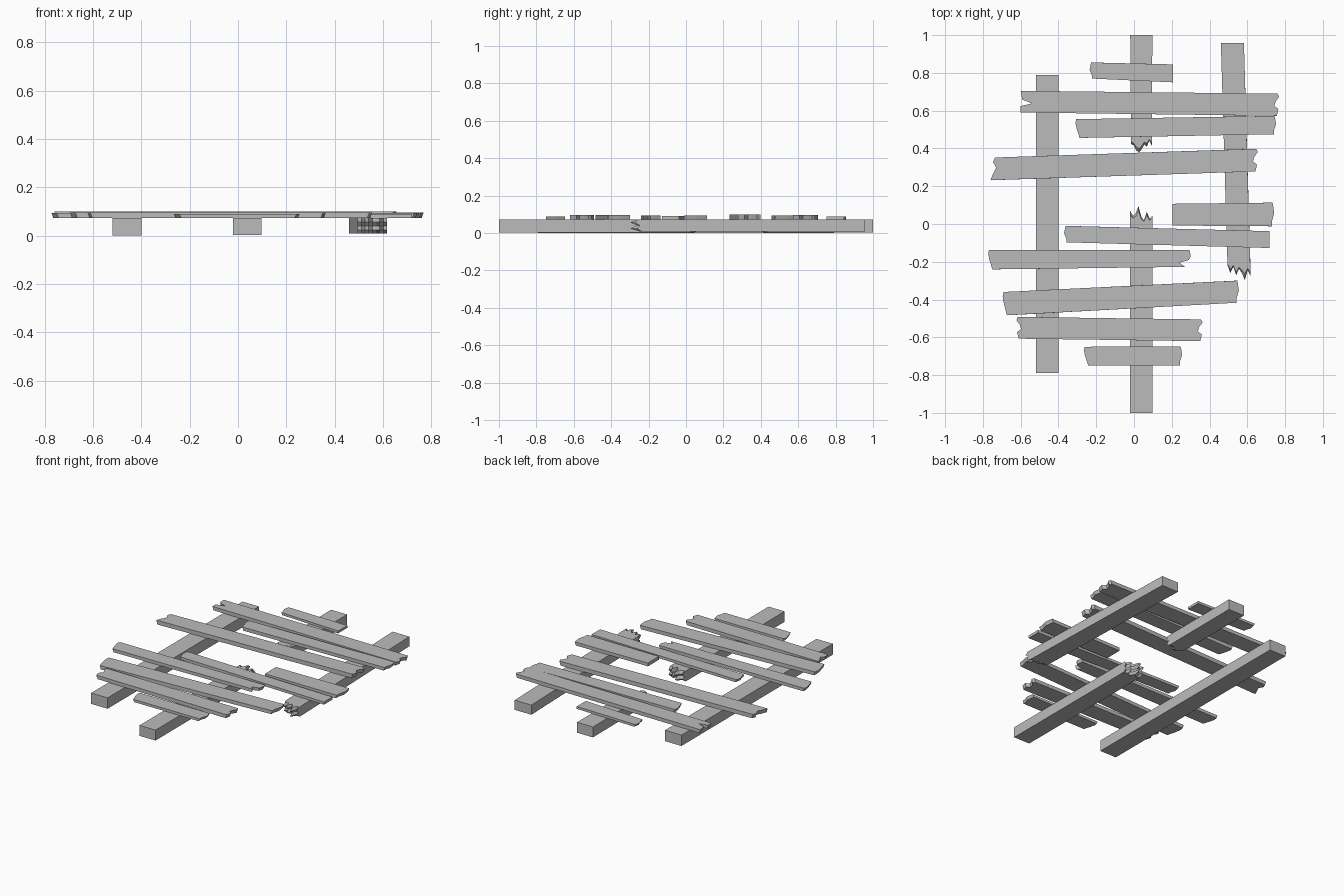
import bpy, bmesh, random

random.seed(4)
if "Cube" in bpy.data.objects:
    bpy.data.objects.remove(bpy.data.objects["Cube"], do_unlink=True)

# One weathered grey for all the timber
GREY = (0.5, 0.5, 0.5, 1)
wood = bpy.data.materials.new("grey_wood")
wood.use_nodes = True
wood.diffuse_color = GREY
wood.node_tree.nodes["Principled BSDF"].inputs["Base Color"].default_value = GREY

DECK = 0.072  # height where planks rest on beams


def finish(name, bm):
    bmesh.ops.recalc_face_normals(bm, faces=bm.faces)
    mesh = bpy.data.meshes.new(name)
    bm.to_mesh(mesh)
    bm.free()
    mesh.materials.append(wood)
    obj = bpy.data.objects.new(name, mesh)
    bpy.context.collection.objects.link(obj)


def mix(a, b, t):
    return a + (b - a) * t


# Plank end outlines: (fraction across the plank, depth cut inward)
ENDS = {
    "flat": [(0, 0), (1, 0)],
    "worn": [(0, 0.012), (0.2, 0.012), (0.55, 0), (0.8, 0.004), (1, 0.008)],
    "jag": [(0, 0.012), (0.3, 0.004), (0.45, 0.025), (0.65, 0.018), (0.85, 0), (1, 0.008)],
    "hook": [(0, 0), (0.25, 0.012), (0.55, 0.03), (0.8, 0.014), (1, 0.024)],
    "skew": [(0, 0.022), (0.5, 0.006), (0.8, 0), (1, 0.004)],
    "notch": [(0, 0), (0.3, 0), (0.42, 0.06), (0.6, 0.008), (1, 0)],
    "split": [(0, 0.03), (0.25, 0.06), (0.4, 0.01), (0.65, 0), (1, 0.006)],
}


def plank(name, left, right, top):
    """Extruded board; each end is (x, low y, high y, end outline)."""
    bm = bmesh.new()
    layers = []
    for z, undercut in ((DECK, 0.008), (top, 0)):
        ring = []
        for (x, lo, hi, style), inward in ((left, 1), (right, -1)):
            cut = undercut if style != "flat" else 0
            pts = [(x + inward * (d + cut), mix(lo, hi, t), z) for t, d in ENDS[style]]
            ring += pts[::-1] if inward == 1 else pts
        layers.append([bm.verts.new(p) for p in ring])
    low, high = layers
    bm.faces.new(low[::-1])
    bm.faces.new(high)
    for i in range(len(low)):
        j = (i + 1) % len(low)
        bm.faces.new((low[i], low[j], high[j], high[i]))
    finish(name, bm)


def beam(name, flat, end, bottom, spikes=(0, 0), rows=(0, 0)):
    """Beam from a sawn end to another end whose grid of points may splinter."""
    bm = bmesh.new()
    way = 1 if end[2] > flat[2] else -1
    n, m = len(spikes) - 1, len(rows) - 1
    grid = []
    for i, s in enumerate(spikes):
        col = []
        for j, r in enumerate(rows):
            y = end[2] + way * s * r * random.uniform(0.85, 1)
            col.append(bm.verts.new((mix(end[0], end[1], i / n), y, mix(bottom, DECK, j / m))))
        grid.append(col)
    for i in range(n):
        for j in range(m):
            bm.faces.new((grid[i][j], grid[i + 1][j], grid[i + 1][j + 1], grid[i][j + 1]))
    # Pull the rim back to the sawn end and cap it
    rim = [e for e in bm.edges if e.is_boundary]
    new = bmesh.ops.extrude_edge_only(bm, edges=rim)["geom"]
    for v in new:
        if isinstance(v, bmesh.types.BMVert):
            u = (v.co.x - end[0]) / (end[1] - end[0])
            v.co.x = mix(flat[0], flat[1], u)
            v.co.y = flat[2]
    bmesh.ops.holes_fill(bm, edges=[e for e in bm.edges if e.is_boundary])
    finish(name, bm)


# Supporting beams, three of them snapped at one end
ROWS = (0.5, 0.95, 0.6, 1, 0.7)
beam("left_beam", (-0.52, -0.4, -0.79), (-0.52, -0.4, 0.79), 0)
beam("middle_beam_front", (-0.02, 0.097, -1), (-0.02, 0.097, 0), 0.003,
     (0.07, 0.05, 0.06, 0.1, 0.04, 0.02, 0.07, 0.03, 0.05), ROWS)
beam("middle_beam_back", (-0.02, 0.097, 1), (-0.015, 0.095, 0.46), 0.003,
     (0.04, 0.05, 0.08, 0.09, 0.075, 0.04, 0.05, 0.02, 0.05), ROWS)
beam("right_beam", (0.46, 0.582, 0.957), (0.495, 0.617, -0.2), 0.008,
     (0.02, 0.06, 0.03, 0.08, 0.04, 0.07, 0.105, 0.05, 0.08), ROWS)

# Cross planks from back to front
PLANKS = [
    ((-0.235, 0.77, 0.855, "worn"), (0.207, 0.75, 0.845, "flat"), 0.088),
    ((-0.6, 0.59, 0.705, "notch"), (0.768, 0.573, 0.69, "jag"), 0.096),
    ((-0.31, 0.456, 0.555, "skew"), (0.752, 0.475, 0.572, "worn"), 0.094),
    ((-0.76, 0.232, 0.352, "hook"), (0.655, 0.278, 0.398, "jag"), 0.099),
    ((0.203, -0.008, 0.107, "flat"), (0.742, -0.012, 0.113, "worn"), 0.094),
    ((-0.37, -0.097, -0.01, "worn"), (0.717, -0.127, -0.038, "flat"), 0.09),
    ((-0.772, -0.24, -0.137, "skew"), (0.3, -0.227, -0.137, "split"), 0.093),
    ((-0.695, -0.483, -0.36, "skew"), (0.555, -0.417, -0.3, "worn"), 0.096),
    ((-0.623, -0.607, -0.492, "jag"), (0.363, -0.62, -0.505, "jag"), 0.096),
    ((-0.265, -0.748, -0.65, "skew"), (0.255, -0.748, -0.648, "worn"), 0.089),
]
for number, (left, right, top) in enumerate(PLANKS, 1):
    plank(f"cross_plank_{number}", left, right, top)
